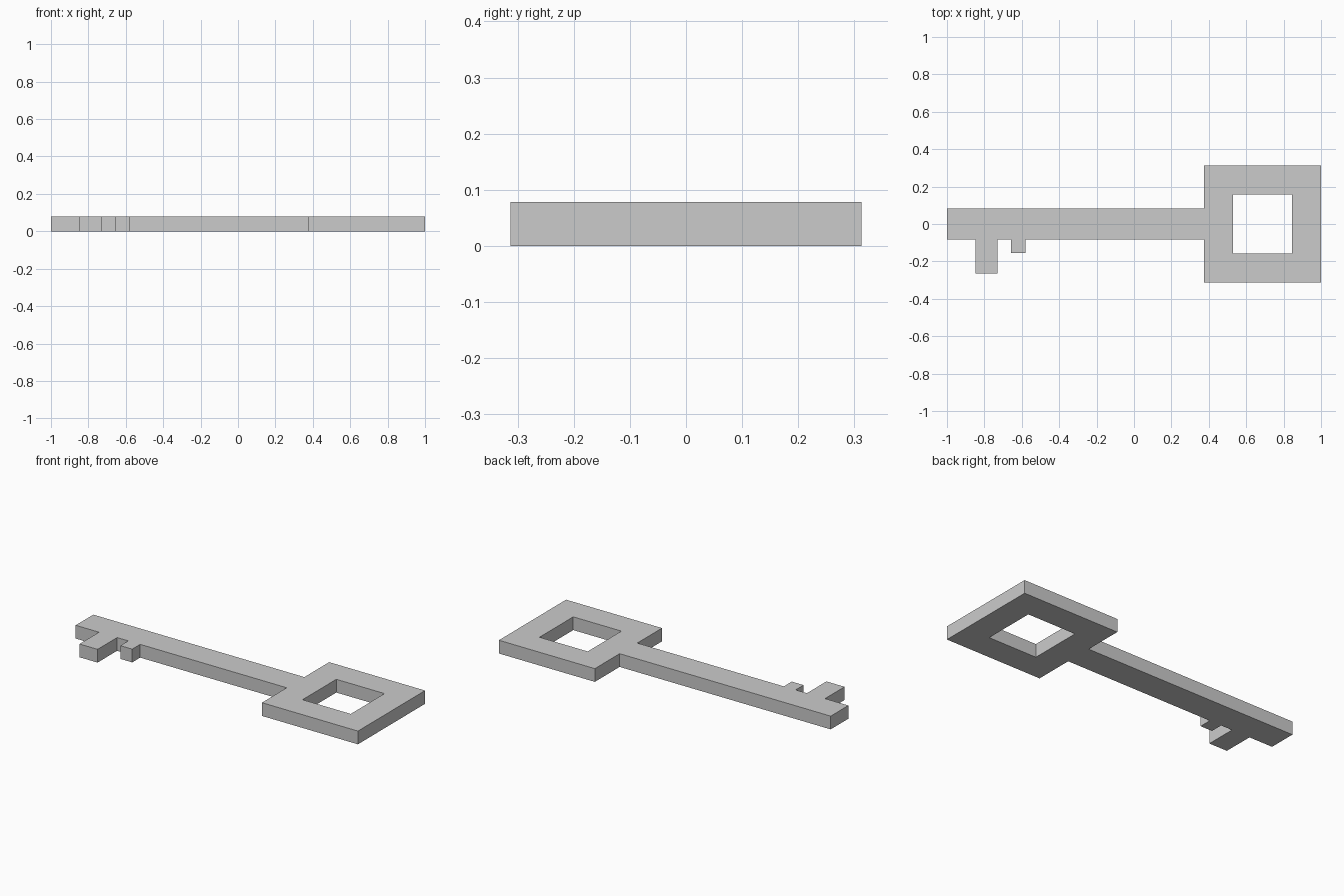
import bpy
import bmesh

default_cube = bpy.data.objects.get("Cube")
if default_cube:
    bpy.data.objects.remove(default_cube, do_unlink=True)

THICK = 0.078
SHAFT = 0.082   # half width of the shaft
BOW = 0.3125    # half width of the square bow
HOLE = 0.157    # half width of the bow opening
BOW_X = 0.375   # where the shaft meets the bow
TEETH = [(-0.848, -0.73, -0.264), (-0.657, -0.58, -0.156)]  # start, end, tip

# Grey metal
grey = (0.6, 0.6, 0.6, 1)
metal = bpy.data.materials.new("grey_metal")
metal.use_nodes = True
metal.diffuse_color = grey
metal.node_tree.nodes["Principled BSDF"].inputs["Base Color"].default_value = grey

# Outer outline: shaft end, teeth, then around the bow
outline = [(-1, SHAFT), (-1, -SHAFT)]
for start, end, tip in TEETH:
    outline += [(start, -SHAFT), (start, tip), (end, tip), (end, -SHAFT)]
outline += [(BOW_X, -SHAFT), (BOW_X, -BOW), (1, -BOW),
            (1, BOW), (BOW_X, BOW), (BOW_X, SHAFT)]

# Square opening in the middle of the bow
mid = (BOW_X + 1) / 2
opening = [(mid + sx * HOLE, sy * HOLE)
           for sx, sy in ((-1, -1), (1, -1), (1, 1), (-1, 1))]

# Fill the flat shape between the two loops
bm = bmesh.new()
edges = []
for loop in (outline, opening):
    verts = [bm.verts.new((x, y, 0)) for x, y in loop]
    edges += [bm.edges.new((a, b)) for a, b in zip(verts, verts[1:] + verts[:1])]
bmesh.ops.triangle_fill(bm, edges=edges, use_beauty=True, normal=(0, 0, 1))
bmesh.ops.recalc_face_normals(bm, faces=bm.faces)
if sum(f.normal.z for f in bm.faces) < 0:
    bmesh.ops.reverse_faces(bm, faces=bm.faces)

mesh = bpy.data.meshes.new("key")
bm.to_mesh(mesh)
bm.free()
mesh.materials.append(metal)
key = bpy.data.objects.new("key", mesh)
bpy.context.collection.objects.link(key)

# Give the plate its thickness, resting on the ground
key.location.z = THICK / 2
plate = key.modifiers.new("thickness", 'SOLIDIFY')
plate.thickness = THICK
plate.offset = 0
